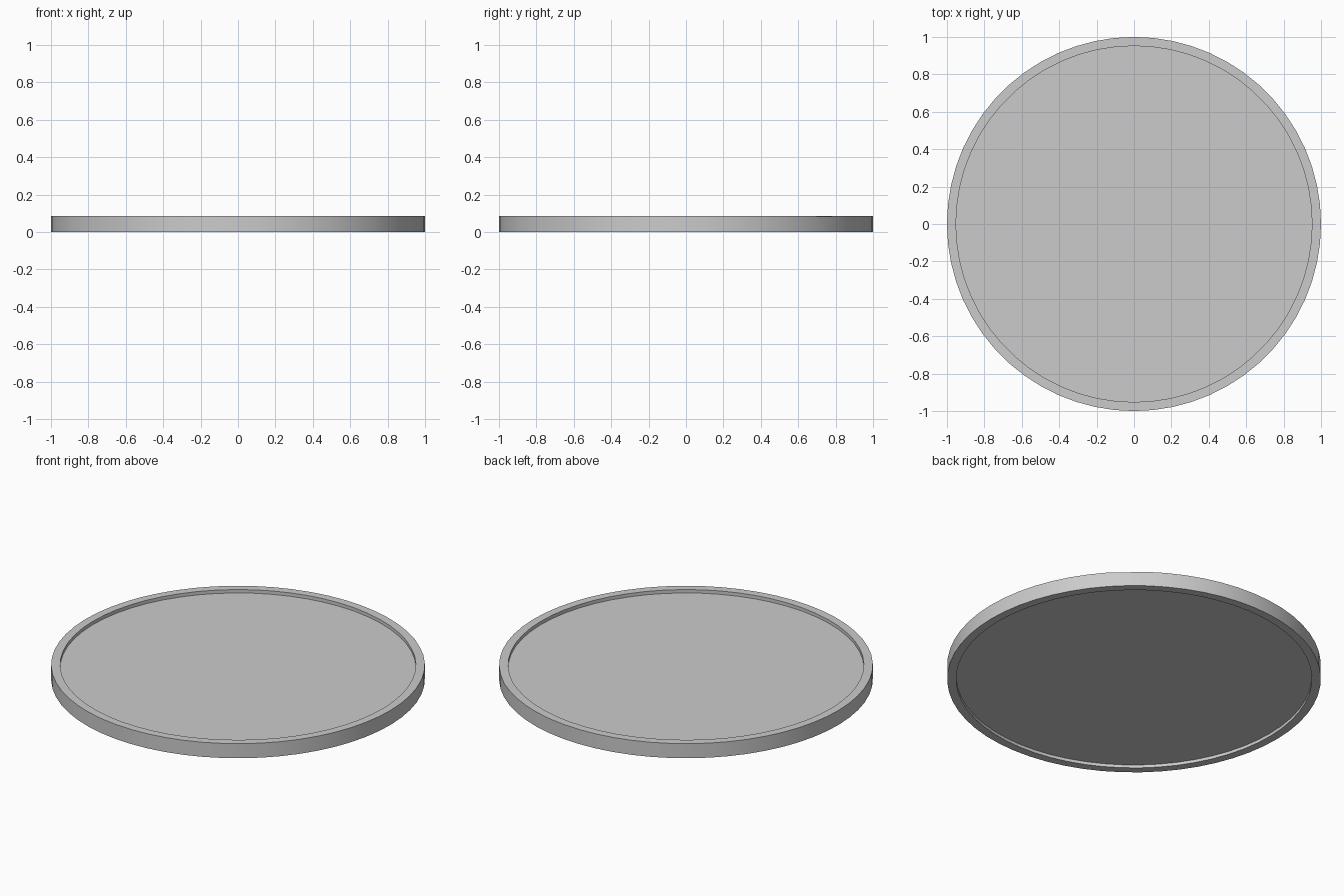
import bpy, bmesh, math

if "Cube" in bpy.data.objects:
    bpy.data.objects.remove(bpy.data.objects["Cube"])

SEG = 60
H = 0.086


def lathe(name, profile, closed):
    """Spin an (r, z) profile round z; open ends are capped with a flat disc."""
    bm = bmesh.new()
    rings = []
    for r, z in profile:
        rings.append([bm.verts.new((r * math.cos(2 * math.pi * i / SEG),
                                    r * math.sin(2 * math.pi * i / SEG), z))
                      for i in range(SEG)])
    n = len(rings)
    for k in range(n if closed else n - 1):
        a, b = rings[k], rings[(k + 1) % n]
        for i in range(SEG):
            j = (i + 1) % SEG
            bm.faces.new((a[i], a[j], b[j], b[i]))
    if not closed:
        bm.faces.new(rings[0][::-1])
        bm.faces.new(rings[-1])
    bmesh.ops.recalc_face_normals(bm, faces=bm.faces)
    mesh = bpy.data.meshes.new(name)
    bm.to_mesh(mesh)
    bm.free()
    ob = bpy.data.objects.new(name, mesh)
    bpy.context.collection.objects.link(ob)
    bpy.ops.object.select_all(action='DESELECT')
    ob.select_set(True)
    bpy.context.view_layer.objects.active = ob
    bpy.ops.object.shade_smooth_by_angle(angle=math.radians(30))
    return ob


# raised rim: square-section ring
rim = lathe("rim", [(1.0, 0), (1.0, H), (0.952, H), (0.952, 0)], True)

# tiny dip in the rim's top edge at the back right
for v in rim.data.vertices:
    ang = math.degrees(math.atan2(v.co.y, v.co.x))
    if v.co.z > H / 2 and abs(ang - 48) < 1:
        v.co.z -= 0.004

# flat panel recessed between the rim's two faces
lathe("panel", [(0.953, 0.018), (0.953, H - 0.02)], False)
